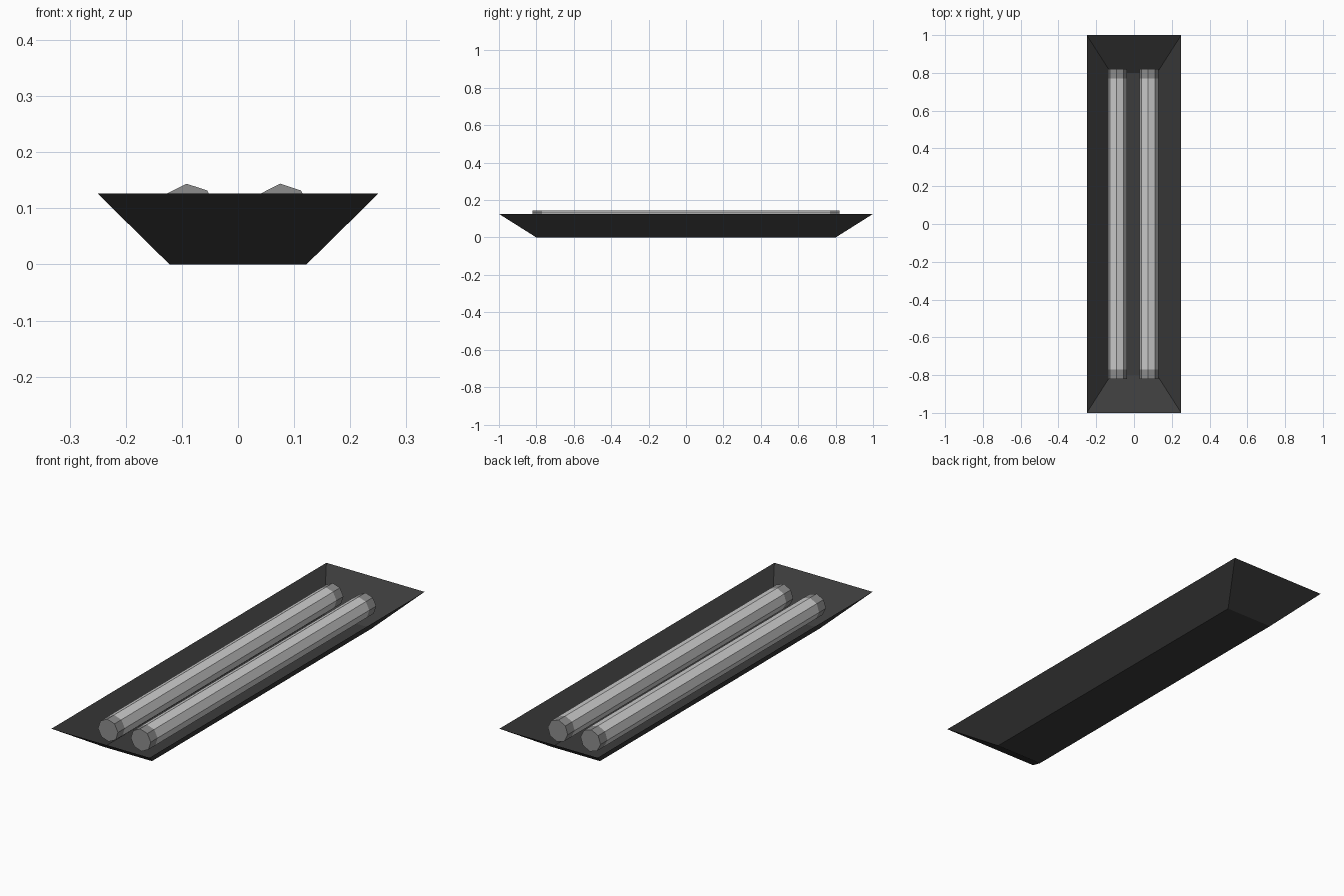
import bpy, bmesh, math
from mathutils import Matrix, Vector

if "Cube" in bpy.data.objects:
    bpy.data.objects.remove(bpy.data.objects["Cube"])


def material(name, value):
    mat = bpy.data.materials.new(name)
    mat.diffuse_color = (value, value, value, 1)
    mat.use_nodes = True
    mat.node_tree.nodes["Principled BSDF"].inputs["Base Color"].default_value = mat.diffuse_color
    return mat


def make_object(name, bm, mats):
    mesh = bpy.data.meshes.new(name)
    bm.to_mesh(mesh)
    bm.free()
    for m in mats:
        mesh.materials.append(m)
    obj = bpy.data.objects.new(name, mesh)
    bpy.context.collection.objects.link(obj)
    return obj


housing_mat = material("dark housing", 0.045)
tube_mat = material("pale tube", 0.60)
cap_mat = material("grey end cap", 0.27)

# Housing: open tapered tray, wider at the top
bm = bmesh.new()
bmesh.ops.create_cube(bm, size=2)
for v in bm.verts:
    top = v.co.z > 0
    v.co.x *= 0.25 if top else 0.122
    v.co.y *= 1.0 if top else 0.8
    v.co.z = 0.126 if top else 0
bmesh.ops.delete(bm, geom=[f for f in bm.faces if f.normal.z > 0.9 or
                           all(v.co.z > 0.1 for v in f.verts)], context='FACES_ONLY')
make_object("housing", bm, [housing_mat])


# Octagonal lamp tubes with a grey cap band at each end
def lamp_tube(name, x):
    bm = bmesh.new()
    spin = Matrix.Rotation(math.radians(90), 4, 'X') @ Matrix.Rotation(math.radians(4.5), 4, 'Z')
    bmesh.ops.create_cone(bm, cap_ends=True, segments=8, radius1=0.051, radius2=0.051,
                          depth=1.64, matrix=spin)
    for y in (-0.77, 0.77):
        bmesh.ops.bisect_plane(bm, geom=bm.verts[:] + bm.edges[:] + bm.faces[:],
                               plane_co=(0, y, 0), plane_no=(0, 1, 0))
    for f in bm.faces:
        f.material_index = int(abs(f.calc_center_median().y) > 0.77)
    bmesh.ops.translate(bm, verts=bm.verts[:], vec=Vector((x, 0, 0.093)))
    make_object(name, bm, [tube_mat, cap_mat])


lamp_tube("left_tube", -0.088)
lamp_tube("right_tube", 0.079)
